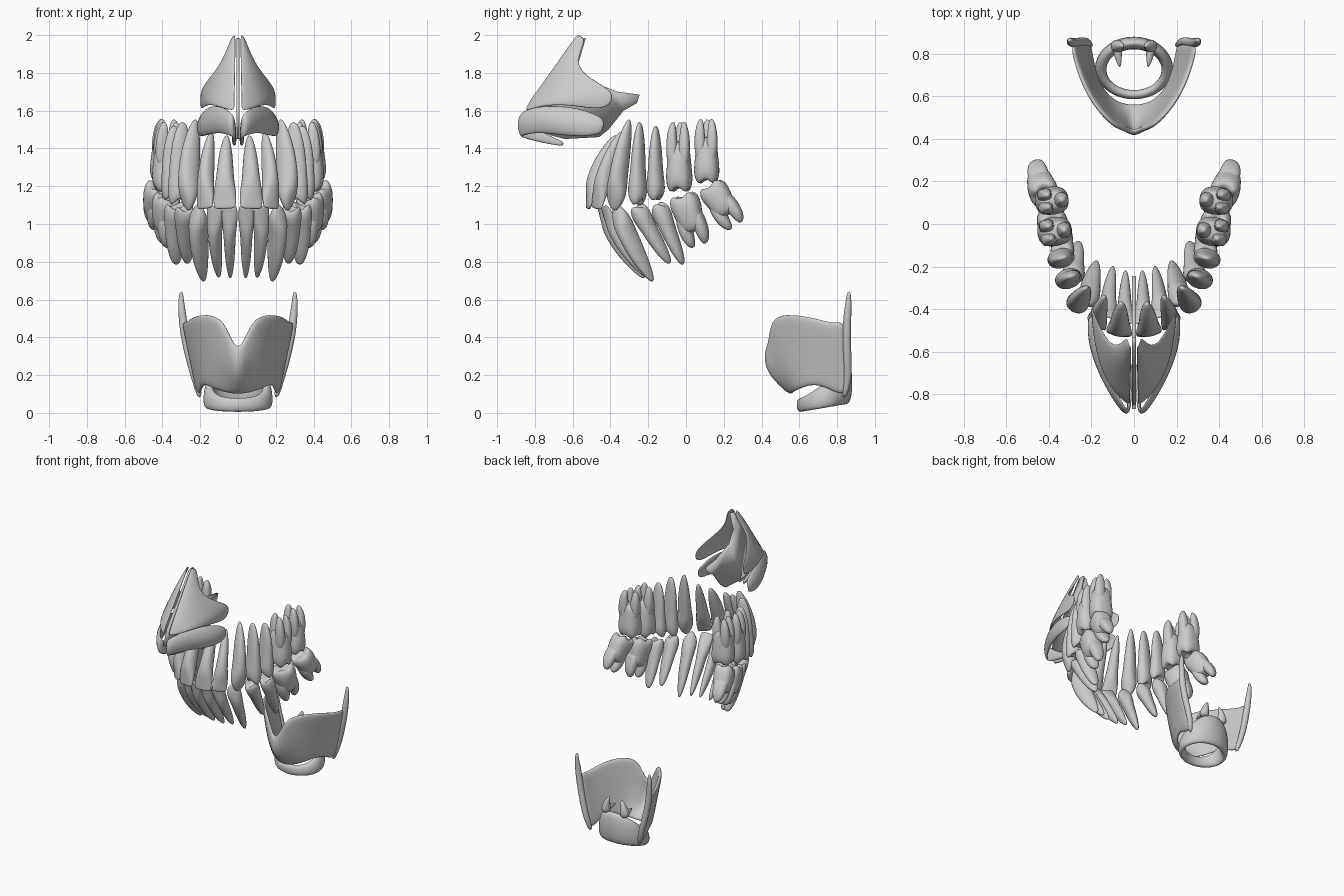
import bpy, bmesh, math
from mathutils import Vector as V

if "Cube" in bpy.data.objects:
    bpy.data.objects.remove(bpy.data.objects["Cube"])


def finish(name, bm, sub=1, thick=0):
    bmesh.ops.recalc_face_normals(bm, faces=bm.faces)
    me = bpy.data.meshes.new(name)
    bm.to_mesh(me)
    bm.free()
    for p in me.polygons:
        p.use_smooth = True
    ob = bpy.data.objects.new(name, me)
    bpy.context.collection.objects.link(ob)
    if thick:
        m = ob.modifiers.new("thickness", "SOLIDIFY")
        m.thickness, m.offset = thick, 0
    if sub:
        m = ob.modifiers.new("smooth", "SUBSURF")
        m.levels = m.render_levels = sub
    return ob


def loft(bm, rings, cap=True, close=False):
    vs = [[bm.verts.new(p) for p in r] for r in rings]
    n = len(vs[0])
    pairs = list(zip(vs, vs[1:])) + ([(vs[-1], vs[0])] if close else [])
    for a, b in pairs:
        for i in range(n):
            j = (i + 1) % n
            bm.faces.new((a[i], a[j], b[j], b[i]))
    if cap and not close:
        bm.faces.new(vs[0])
        bm.faces.new(vs[-1])


def tube(bm, pts, radii, n=10):
    pts = [V(p) for p in pts]
    rings = []
    for i, p in enumerate(pts):
        d = (pts[min(i + 1, len(pts) - 1)] - pts[max(i - 1, 0)]).normalized()
        s = d.cross(V((0, 1, 0.01))).normalized()
        t = d.cross(s)
        rings.append([p + radii[i] * (s * math.cos(k * math.tau / n) + t * math.sin(k * math.tau / n)) for k in range(n)])
    loft(bm, rings)


def sheet(name, rows, thick, sx):
    bm = bmesh.new()
    vs = [[bm.verts.new((p[0] * sx, p[1], p[2])) for p in r] for r in rows]
    for a, b in zip(vs, vs[1:]):
        for i in range(len(a) - 1):
            bm.faces.new((a[i], a[i + 1], b[i + 1], b[i]))
    return finish(name, bm, 2, thick)


# Tooth profiles: (position crown to root, width factor, depth factor, cusp height)
PROFILES = {
    "incisor": [(0, .84, .12, 0), (.03, .97, .22, 0), (.14, 1.02, .5, 0), (.27, .95, .92, 0), (.38, .78, 1.02, 0), (.55, .7, 1, 0),
                (.75, .57, .82, 0), (.92, .34, .5, 0), (1, .12, .15, 0)],
    "canine": [(0, .15, .12, 0), (.05, .6, .35, 0), (.13, 1, .65, 0), (.25, 1, 1, 0), (.36, .82, 1.05, 0), (.55, .74, 1.02, 0),
               (.77, .57, .8, 0), (.93, .32, .45, 0), (1, .12, .15, 0)],
    "premolar": [(.09, .12, .15, 0), (.07, .4, .45, .02), (.02, .7, .74, .05), (.09, .95, .97, .03), (.2, 1.03, 1.03, 0), (.36, .82, .93, 0),
                 (.55, .73, .9, 0), (.77, .58, .76, 0), (.93, .36, .5, 0), (1, .14, .2, 0)],
    "molar": [(.1, .12, .12, 0), (.08, .42, .42, .02), (.02, .75, .75, .05), (.1, .96, .96, .03), (.24, 1, 1, 0), (.4, .9, .92, 0),
              (.55, .84, .85, 0), (.66, .72, .72, 0), (.73, .5, .5, 0)],
}


def tooth(name, crown, root, tangent, w, d, kind, roots, sx):
    c, r = V(crown), V(root)
    a = r - c
    m = (tangent - a * tangent.dot(a) / a.length_squared).normalized()
    b = a.cross(m).normalized()
    if b.dot(V((c.x, c.y - .15, 0))) < 0:
        b = -b
    cusps = {"premolar": 2, "molar": 4}.get(kind, 0)
    e = .78 if kind == "molar" else .95
    n = 16

    def ring(t, sw, sd, cusp=0, om=0, ob=0):
        out = []
        for k in range(n):
            th = k * math.tau / n
            x, y = math.cos(th), math.sin(th)
            x, y = math.copysign(abs(x) ** e, x), math.copysign(abs(y) ** e, y)
            h = t + cusp * math.cos(cusps * th)
            bow = (.006 if cusps else .016) * math.sin(math.pi * min(t, 1))
            p = c + a * h + m * (x * sw * w / 2 + om) + b * (y * sd * d / 2 + ob + bow)
            out.append(V((p.x * sx, p.y, p.z)))
        return out

    bm = bmesh.new()
    loft(bm, [ring(*q) for q in PROFILES[kind]])
    for om, ob, fw, fd in roots:
        loft(bm, [ring(t, fw * s, fd * s, 0, om * w * g, ob * d * g) for t, s, g in
                  ((.34, .9, .7), (.48, 1, .9), (.65, .95, 1.02), (.82, .8, 1.05), (.95, .52, .95), (1, .18, .88))])
    finish(name, bm, 1)


UP_ROOTS = [(-.23, .2, .46, .46), (.23, .2, .46, .46), (0, -.25, .56, .46)]
LOW_ROOTS = [(-.25, 0, .48, .72), (.25, 0, .48, .72)]
UPPER = [
    ((.07, -.52, 1.08), (.06, -.37, 1.47), .124, .098, "incisor"),
    ((.175, -.475, 1.08), (.14, -.34, 1.49), .104, .095, "incisor"),
    ((.262, -.38, 1.07), (.225, -.30, 1.555), .108, .118, "canine"),
    ((.308, -.258, 1.1), (.293, -.245, 1.54), .098, .13, "premolar"),
    ((.34, -.16, 1.125), (.337, -.16, 1.52), .097, .132, "premolar"),
    ((.37, -.035, 1.165), (.365, -.035, 1.54), .142, .17, "molar"),
    ((.385, .11, 1.21), (.375, .11, 1.555), .138, .165, "molar")]
LOWER = [
    ((.043, -.465, 1.1), (.04, -.22, .712), .084, .085, "incisor"),
    ((.125, -.435, 1.095), (.1, -.2, .715), .09, .092, "incisor"),
    ((.21, -.375, 1.105), (.18, -.175, .695), .1, .115, "canine"),
    ((.285, -.265, 1.1), (.265, -.085, .79), .1, .11, "premolar"),
    ((.335, -.15, 1.11), (.325, -.015, .785), .102, .115, "premolar"),
    ((.375, -.02, 1.16), (.385, .07, .885), .165, .15, "molar"),
    ((.415, .125, 1.21), (.452, .265, .99), .16, .145, "molar")]
KINDS = ["central_incisor", "lateral_incisor", "canine", "first_premolar", "second_premolar", "first_molar", "second_molar"]

# Both dental arches, mirrored left and right
for jaw, teeth, molar_roots in (("upper", UPPER, UP_ROOTS), ("lower", LOWER, LOW_ROOTS)):
    pos = [V(t[0]) for t in teeth]
    line = [V((-pos[0].x, pos[0].y, pos[0].z))] + pos + [pos[-1] * 2 - pos[-2]]
    for i, (c, r, w, d, kind) in enumerate(teeth):
        tan = line[i + 2] - line[i]
        tan.z = 0
        for side, sx in (("right", 1), ("left", -1)):
            tooth(f"{jaw}_{KINDS[i]}_{side}", c, r, tan, w, d, kind, molar_roots if kind == "molar" else [], sx)

# Nasal septum plate
bm = bmesh.new()
outline = [(-.53, 1.985), (-.57, 1.98), (-.66, 1.86), (-.83, 1.64), (-.87, 1.53), (-.72, 1.47), (-.64, 1.45), (-.46, 1.46),
           (-.41, 1.5), (-.33, 1.6), (-.26, 1.64), (-.245, 1.685), (-.36, 1.7), (-.52, 1.76), (-.57, 1.85)]
bm.faces.new([bm.verts.new((0, y, z)) for y, z in outline])
finish("nasal_septum", bm, 0, .018)

UPPER_NOSE = [
    [(.013, -.57, 2.005), (.02, -.57, 2.005), (.026, -.55, 2), (.032, -.525, 1.975)],
    [(.013, -.67, 1.87), (.05, -.655, 1.865), (.072, -.62, 1.865), (.08, -.585, 1.86)],
    [(.014, -.755, 1.75), (.08, -.71, 1.75), (.125, -.62, 1.765), (.14, -.53, 1.785)],
    [(.015, -.825, 1.66), (.11, -.745, 1.665), (.17, -.61, 1.68), (.19, -.41, 1.725)],
    [(.015, -.84, 1.63), (.11, -.76, 1.65), (.178, -.61, 1.655), (.2, -.365, 1.675)],
    [(.016, -.86, 1.59), (.11, -.775, 1.625), (.17, -.63, 1.635), (.198, -.42, 1.59)]]
ALAR = [
    [(.016, -.64, 1.435), (.018, -.645, 1.42), (.018, -.65, 1.41)],
    [(.018, -.76, 1.48), (.024, -.775, 1.455), (.02, -.77, 1.43)],
    [(.018, -.865, 1.57), (.024, -.885, 1.51), (.02, -.865, 1.455)],
    [(.035, -.88, 1.59), (.045, -.9, 1.53), (.04, -.88, 1.465)],
    [(.08, -.795, 1.625), (.11, -.81, 1.56), (.1, -.78, 1.485)],
    [(.13, -.67, 1.63), (.18, -.675, 1.55), (.165, -.65, 1.465)],
    [(.17, -.54, 1.61), (.215, -.55, 1.54), (.205, -.53, 1.46)],
    [(.19, -.43, 1.56), (.212, -.43, 1.525), (.2, -.44, 1.475)]]

# Thyroid cartilage columns from front to back: top point, bottom point
THYROID = [
    ((0, .435, .335), (0, .56, .1)), ((.04, .445, .4), (.06, .565, .105)), ((.09, .455, .515), (.125, .6, .125)),
    ((.19, .56, .525), (.17, .67, .15)), ((.25, .68, .505), (.19, .74, .135)), ((.28, .78, .475), (.2, .8, .1)),
    ((.29, .84, .49), (.21, .85, .1))]

for side, sx in (("right", 1), ("left", -1)):
    sheet("upper_lateral_cartilage_" + side, UPPER_NOSE, .014, sx)
    sheet("alar_cartilage_" + side, ALAR, .022, sx)

    # Horned rear border of the thyroid cartilage
    bm = bmesh.new()
    pts = [(.3, .862, .645), (.302, .862, .6), (.296, .855, .53), (.285, .85, .42), (.255, .855, .28), (.225, .86, .18), (.2, .835, .075)]
    tube(bm, [(x * sx, y, z) for x, y, z in pts], [.009, .015, .022, .024, .022, .022, .015])
    finish("thyroid_horn_" + side, bm)

    # Arytenoid cartilage with its forward process
    bm = bmesh.new()
    tube(bm, [(x * sx, y, z) for x, y, z in ((.08, .835, .25), (.078, .835, .29), (.065, .84, .34), (.05, .835, .375))], [.035, .034, .02, .006])
    tube(bm, [(x * sx, y, z) for x, y, z in ((.08, .84, .28), (.075, .79, .28), (.066, .735, .28))], [.026, .02, .005])
    finish("arytenoid_" + side, bm)

# Thyroid shield, both wings in one sheet with a front keel
half = []
for top, bot in THYROID:
    t, b = V(top), V(bot)
    col = []
    for k in range(6):
        u = k / 5
        p = t.lerp(b, u)
        p.y -= math.sin(math.pi * u) * (.075 if t.x == 0 else .035 * max(0, 1 - t.x / .22))
        col.append(p)
    half.append(col)
left = [[V((-p.x, p.y, p.z)) for p in col] for col in half[:0:-1]]
sheet("thyroid_cartilage", left + half, .026, 1)

# Cricoid ring, low in front and tall behind
bm = bmesh.new()
rings = []
N = 32
for i in range(N):
    th = i * math.tau / N
    back = (1 - math.cos(th)) / 2
    lo, hi = .004 + .038 * back, .08 + .2 * back ** 1.3
    th_r = .046 + .018 * back
    rings.append([])
    for k in range(10):
        q = k * math.tau / 10
        o = math.cos(q) * th_r / 2
        s = math.sin(q)
        z = (lo + hi) / 2 + (hi - lo) / 2 * math.copysign(abs(s) ** .7, s)
        flare = .014 * (1 - (z - lo) / (hi - lo))
        rings[-1].append(V((math.sin(th) * (.15 + o + flare), .729 - math.cos(th) * (.122 + o), z)))
loft(bm, rings, close=True)
finish("cricoid_ring", bm)
